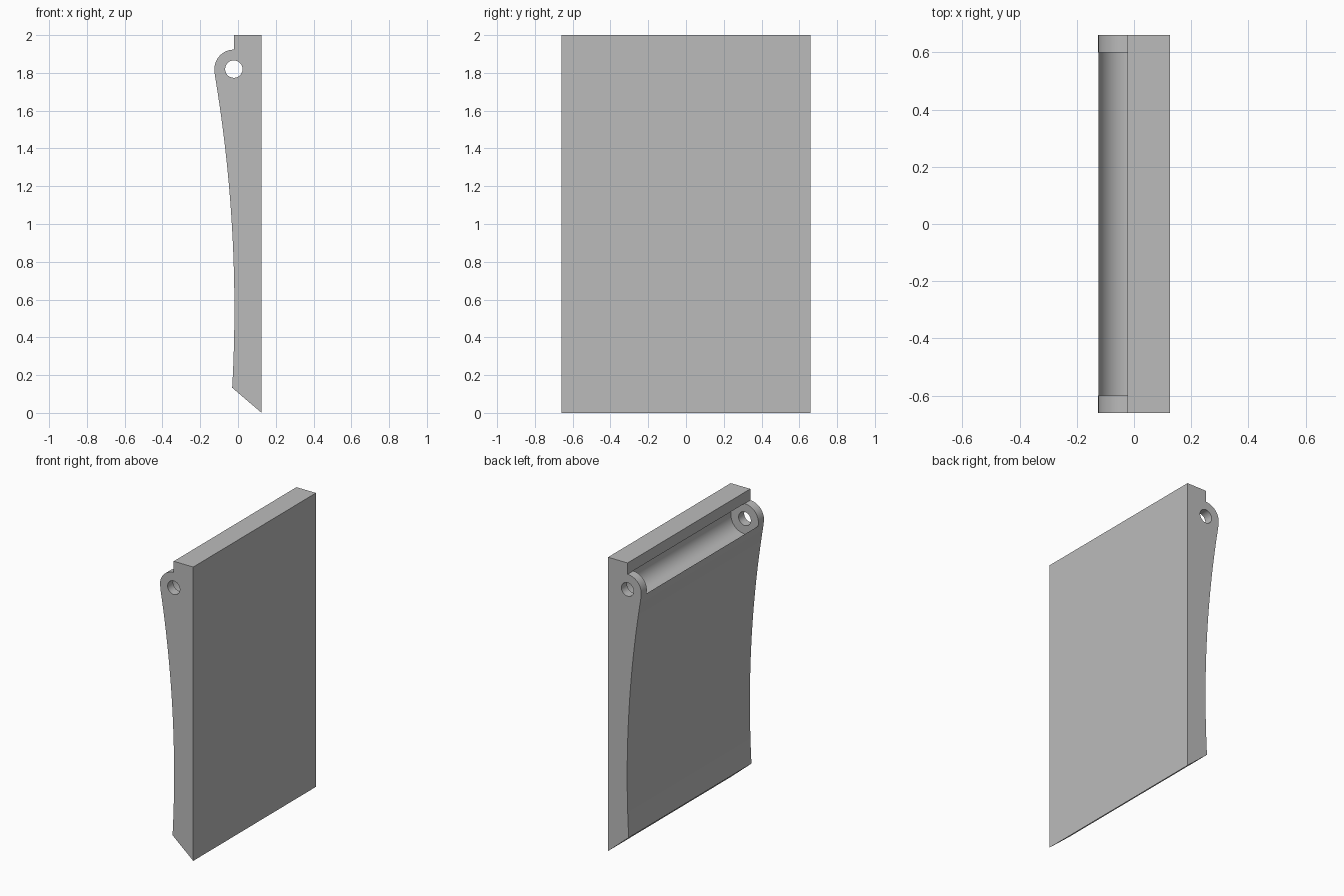
import bpy, bmesh, math

cube = bpy.data.objects.get("Cube")
if cube:
    bpy.data.objects.remove(cube, do_unlink=True)

# Main dimensions
HALF_WIDTH, LUG_INNER = 0.66, 0.6
BACK, STEP = 0.125, -0.022
PIN_Z, LUG_R, HOLE_R = 1.82, 0.103, 0.046

grey = bpy.data.materials.new("plain grey")
grey.use_nodes = True
colour = (0.5, 0.5, 0.5, 1)
grey.diffuse_color = colour
grey.node_tree.nodes["Principled BSDF"].inputs["Base Color"].default_value = colour


def extrude_profile(name, points, half):
    """Extrude an x-z outline along y, from -half to half."""
    bm = bmesh.new()
    face = bm.faces.new([bm.verts.new((x, -half, z)) for x, z in points])
    ext = bmesh.ops.extrude_face_region(bm, geom=[face])
    verts = [g for g in ext["geom"] if isinstance(g, bmesh.types.BMVert)]
    bmesh.ops.translate(bm, verts=verts, vec=(0, 2 * half, 0))
    bmesh.ops.recalc_face_normals(bm, faces=bm.faces)
    mesh = bpy.data.meshes.new(name)
    bm.to_mesh(mesh)
    bm.free()
    mesh.materials.append(grey)
    obj = bpy.data.objects.new(name, mesh)
    bpy.context.collection.objects.link(obj)
    return obj


def arc(radius, start, end, steps):
    """Points on an arc around the pin axis, in degrees."""
    angles = [math.radians(start + (end - start) * i / steps) for i in range(steps + 1)]
    return [(STEP + radius * math.cos(a), PIN_Z + radius * math.sin(a)) for a in angles]


# Panel outline: flat back, bevelled foot, hollow front, round lug, top step
hollow = []
for i in range(33):
    z = 0.133 + (1.79 - 0.133) * i / 32
    hollow.append((-0.019 - (z - 0.55) ** 2 / 14.8, z))
outline = [(BACK, 2), (BACK, 0)] + hollow + arc(LUG_R, 190, 90, 20) + [(STEP, 2)]
panel = extrude_profile("hinged_panel", outline, HALF_WIDTH)

# Round channel between the lugs, and the pin hole through both lugs
for name, radius, half in (("channel_cutter", LUG_R + 0.001, LUG_INNER),
                           ("pin_hole_cutter", HOLE_R, 1)):
    cutter = extrude_profile(name, arc(radius, 0, 360, 64)[:-1], half)
    cutter.hide_render = True
    cutter.hide_set(True)
    cutter.display_type = 'WIRE'
    mod = panel.modifiers.new(name, 'BOOLEAN')
    mod.operation = 'DIFFERENCE'
    mod.solver = 'EXACT'
    mod.object = cutter

# Apply the cuts, then remove the cutters
bpy.ops.object.select_all(action='DESELECT')
panel.select_set(True)
bpy.context.view_layer.objects.active = panel
for mod in list(panel.modifiers):
    cutter = mod.object
    bpy.ops.object.modifier_apply(modifier=mod.name)
    bpy.data.objects.remove(cutter, do_unlink=True)
bpy.ops.object.shade_smooth_by_angle(angle=math.radians(30))
